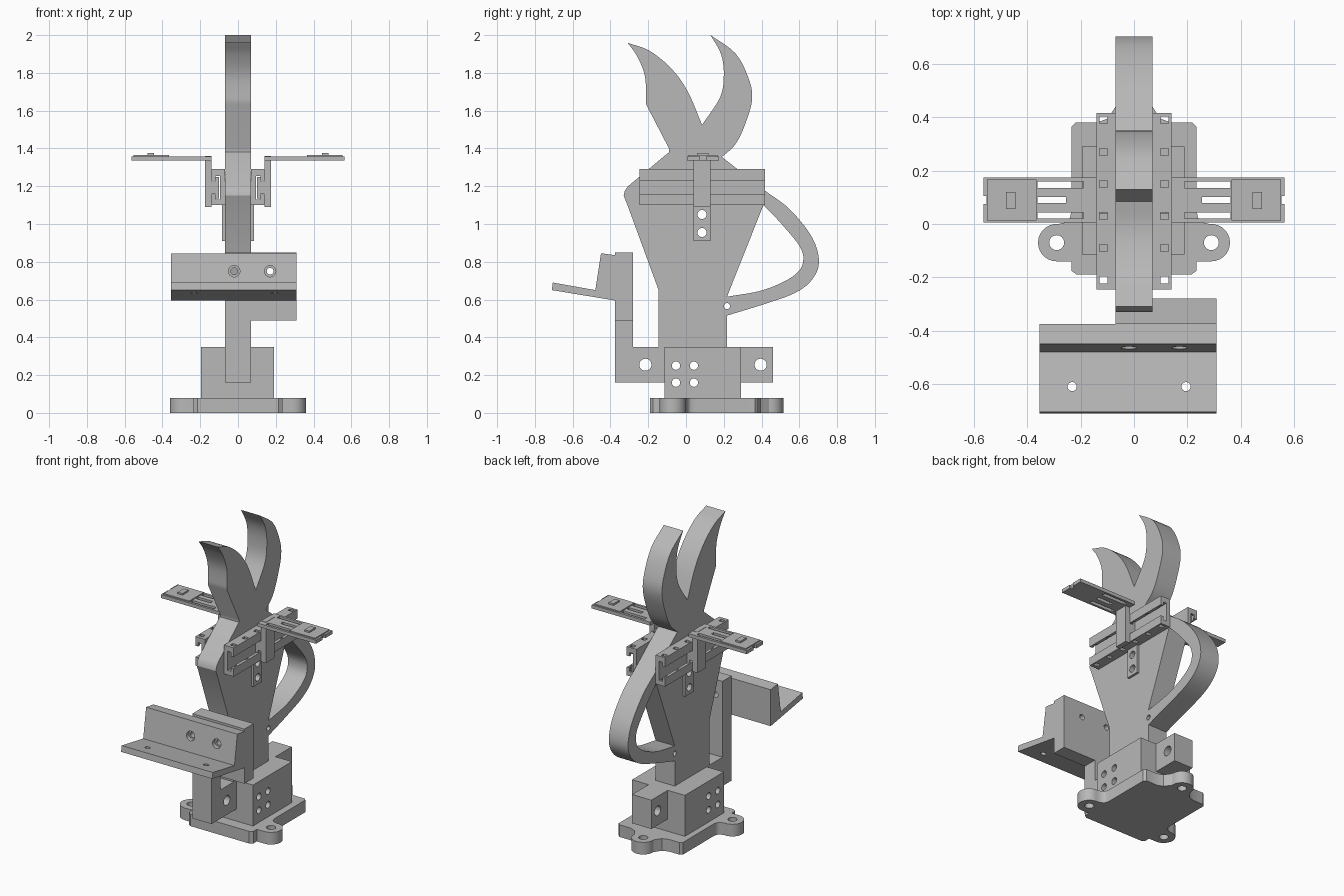
import bpy, bmesh
from math import cos, sin, radians
from mathutils import Matrix, Vector

cube = bpy.data.objects.get("Cube")
if cube:
    bpy.data.objects.remove(cube, do_unlink=True)

grey = bpy.data.materials.new("plain grey")
grey.use_nodes = True
tone = (0.48, 0.48, 0.48, 1)
grey.diffuse_color = tone
grey.node_tree.nodes["Principled BSDF"].inputs["Base Color"].default_value = tone


def prism(name, outline, a, b, axis):
    """Extrude a 2D outline along an axis from a to b."""
    place = {"x": lambda u, v, w: (w, u, v),
             "y": lambda u, v, w: (u, w, v),
             "z": lambda u, v, w: (u, v, w)}[axis]
    bm = bmesh.new()
    rings = [[bm.verts.new(place(u, v, w)) for u, v in outline] for w in (a, b)]
    for ring in rings:
        bm.faces.new(ring)
    count = len(outline)
    for i in range(count):
        j = (i + 1) % count
        bm.faces.new((rings[0][i], rings[0][j], rings[1][j], rings[1][i]))
    bmesh.ops.recalc_face_normals(bm, faces=bm.faces)
    mesh = bpy.data.meshes.new(name)
    bm.to_mesh(mesh)
    bm.free()
    mesh.materials.append(grey)
    ob = bpy.data.objects.new(name, mesh)
    bpy.context.collection.objects.link(ob)
    return ob


def rect(u0, u1, v0, v1):
    return [(u0, v0), (u1, v0), (u1, v1), (u0, v1)]


def arc(u, v, r, start=0, end=345, steps=23):
    angles = [radians(start + (end - start) * i / steps) for i in range(steps + 1)]
    return [(u + r * cos(t), v + r * sin(t)) for t in angles]


def spline(points, steps=5):
    """Smooth curve through the points."""
    pts = [Vector(p) for p in points]
    pts = [2 * pts[0] - pts[1]] + pts + [2 * pts[-1] - pts[-2]]
    out = []
    for a, b, c, d in zip(pts, pts[1:], pts[2:], pts[3:]):
        for i in range(steps):
            t = i / steps
            p = 2 * b + (c - a) * t + (2 * a - 5 * b + 4 * c - d) * t**2
            p += (3 * b - a - 3 * c + d) * t**3
            out.append(tuple(p / 2))
    return out + [tuple(points[-1])]


def cut(ob, outline, a, b, axis):
    cutter = prism("cutter", outline, a, b, axis)
    cutter.hide_render = True
    mod = ob.modifiers.new("cut", "BOOLEAN")
    mod.operation, mod.solver, mod.object = "DIFFERENCE", "EXACT", cutter
    bpy.context.view_layer.objects.active = ob
    bpy.ops.object.modifier_apply(modifier=mod.name)
    bpy.data.objects.remove(cutter, do_unlink=True)


def smooth(ob):
    bpy.ops.object.select_all(action="DESELECT")
    ob.select_set(True)
    bpy.context.view_layer.objects.active = ob
    bpy.ops.object.shade_smooth_by_angle(angle=radians(30))


def mirrored(ob):
    mesh = ob.data.copy()
    mesh.transform(Matrix.Scale(-1, 4, (1, 0, 0)))
    mesh.flip_normals()
    twin = bpy.data.objects.new(ob.name.replace("left", "right"), mesh)
    bpy.context.collection.objects.link(twin)


# Upright body: front arm, tab, handle and two horns in one outline
front_edge = [(-.09, 1.38), (-.307, 1.2), (-.325, 1.175), (-.33, 1.15), (-.31, 1.1),
              (-.145, .65), (-.145, .35), (-.28, .35), (-.28, .85), (-.375, .85),
              (-.375, .16), (.46, .16), (.46, .35), (.217, .35)]
handle = spline([(.217, .515), (.418, .577), (.577, .635), (.667, .705), (.704, .8),
                 (.667, .93), (.55, 1.077), (.413, 1.18)])
back_horn = spline([(.19, 1.355), (.26, 1.42), (.31, 1.52), (.35, 1.66), (.33, 1.775),
                    (.26, 1.905), (.13, 2)])
back_inner = spline([(.13, 2), (.185, 1.9), (.2, 1.79), (.18, 1.67), (.085, 1.525)])
front_inner = spline([(.085, 1.525), (.01, 1.7), (-.075, 1.82), (-.19, 1.915), (-.31, 1.96)])
front_horn = spline([(-.31, 1.96), (-.26, 1.89), (-.217, 1.78), (-.212, 1.635)])
body = prism("body", front_edge + handle + back_horn + back_inner[1:] + front_inner[1:]
             + front_horn[1:] + [(-.09, 1.4)], -.07, .07, "x")
handle_gap = spline([(.41, 1.1), (.497, 1.01), (.603, .88), (.62, .8), (.587, .74),
                     (.508, .69), (.39, .645), (.217, .615)])
cut(body, handle_gap, -.1, .1, "x")

# Mounting block over the foot of the body
block = prism("mounting_block", rect(-.115, .29, .08, .35), -.195, .19, "x")
for y in (-.053, .042):
    for z in (.16, .25):
        for ob in (block, body):
            cut(ob, arc(y, z, .022), -.3, .3, "x")
for y, z, r in ((-.215, .255, .032), (.395, .255, .032), (.217, .565, .016),
                (.085, 1.05, .024), (.085, .955, .024)):
    cut(body, arc(y, z, r), -.1, .1, "x")

# Base plate with three screw ears
half = [(.215, -.19), (.235, -.175), (.235, -.14)]
half += arc(.29, -.07, .07, -90, 95, 14)
half += spline([(.262, .005), (.242, .02), (.235, .05)], 3)
half += [(.235, .365), (.22, .38), (.14, .38), (.1, .395)]
half += arc(0, .445, .07, -5, 90, 9)
base = prism("base_plate", half + [(-x, y) for x, y in reversed(half[:-1])], 0, .08, "z")
for x, y in ((.29, -.07), (-.29, -.07), (0, .445)):
    cut(base, arc(x, y, .028), -.1, .2, "z")

# Front plate and sloped tray
plate = prism("tray_mount", rect(.07, .31, .49, .85), -.375, -.28, "y")
tray = prism("tray", [(-.705, .69), (-.71, .65), (-.375, .595), (-.375, .835),
                      (-.45, .845), (-.48, .65)], -.355, .31, "x")
for x in (-.02, .17):
    for ob in (tray, body, plate):
        cut(ob, arc(x, .75, .018), -.6, -.2, "y")
    cut(tray, arc(x, .75, .03), -.6, -.44, "y")
for x in (-.232, .195):
    cut(tray, arc(x, -.61, .017), .5, .8, "z")

# Slotted side rail
rail = prism("left_rail", [(.07, 1.1), (.14, 1.1), (.14, 1.155), (.12, 1.155), (.12, 1.13),
                           (.095, 1.13), (.095, 1.255), (.12, 1.255), (.12, 1.23),
                           (.14, 1.23), (.14, 1.29), (.07, 1.29)], -.245, .417, "y")
for i in range(6):
    y = -.21 + .12 * i
    cut(rail, rect(.1, .13, y - .013, y + .013), 1, 1.4, "z")

# Clip sliding in the rail, with its tab and slotted arm
clip = prism("left_clip", [(.175, 1.36), (.14, 1.36), (.14, 1.225), (.118, 1.225),
                           (.118, 1.25), (.1, 1.25), (.1, 1.135), (.118, 1.135),
                           (.118, 1.16), (.14, 1.16), (.14, 1.09), (.175, 1.09)],
             .04, .13, "y")
tab = prism("left_tab", rect(.04, .13, .91, 1.1), .07, .085, "x")
for z in (.955, 1.05):
    cut(tab, arc(.085, z, .024), 0, .2, "x")
arm = prism("left_arm", rect(.14, .565, .005, .175), 1.335, 1.358, "z")
for x, y in ((.19, .147), (.255, .09), (.19, .032)):
    cut(arm, rect(x, .362, y - .012, y + .012), 1.2, 1.5, "z")
cut(arm, rect(.553, .6, .075, .105), 1.2, 1.5, "z")
pad = prism("left_pad", rect(.365, .552, .014, .166), 1.355, 1.365, "z")
bump = prism("left_bump", rect(.445, .48, .057, .12), 1.36, 1.376, "z")

for ob in (body, base, block, tray, plate, tab):
    smooth(ob)
for ob in (rail, clip, tab, arm, pad, bump):
    mirrored(ob)
